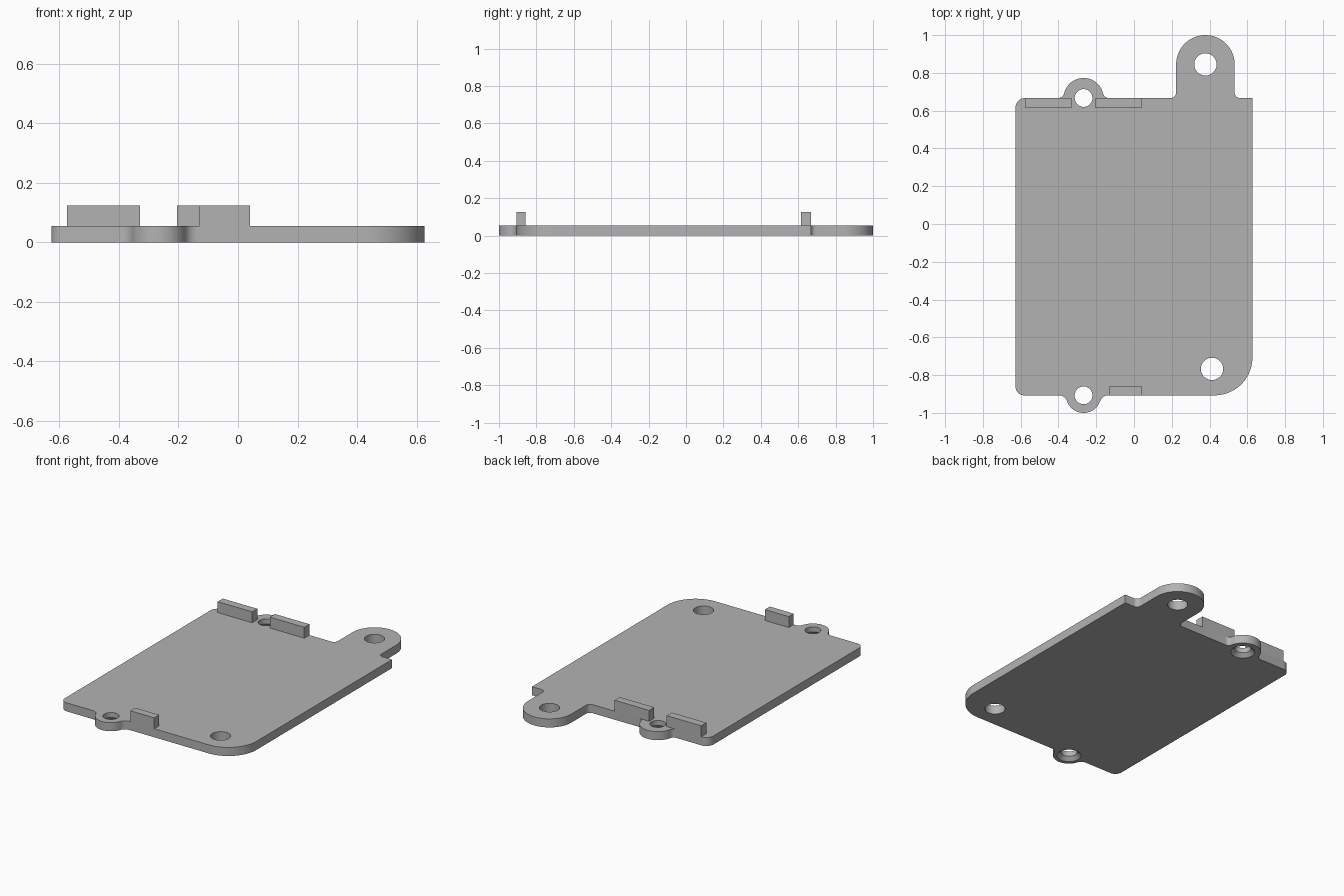
import bpy, math

cube = bpy.data.objects.get("Cube")
if cube:
    bpy.data.objects.remove(cube)

grey = bpy.data.materials.new("plain grey")
grey.use_nodes = True
colour = (0.45, 0.45, 0.45, 1)
grey.diffuse_color = colour
grey.node_tree.nodes["Principled BSDF"].inputs["Base Color"].default_value = colour

LEFT, RIGHT, FRONT, BACK = -0.627, 0.627, -0.907, 0.667
THICK, TAB_TOP = 0.055, 0.125
LUG_X = -0.267


def arc(cx, cy, r, start, end, steps=12):
    """Points along an arc, angles in degrees."""
    angles = [math.radians(start + (end - start) * i / steps) for i in range(steps + 1)]
    return [(cx + r * math.cos(a), cy + r * math.sin(a)) for a in angles]


def lug(cx, cy, r, fillet, side):
    """Half-round bump on a straight edge, blended in with fillets."""
    dx = math.sqrt((r + fillet) ** 2 - fillet ** 2)
    lean = math.degrees(math.atan2(fillet, dx))
    pts = arc(dx, fillet, fillet, 270, 180 + lean, 8)
    pts += arc(0, 0, r, lean, 180 - lean, 32)
    pts += arc(-dx, fillet, fillet, -lean, -90, 8)
    return [(cx + side * x, cy + side * y) for x, y in pts]


def finish(ob):
    ob.data.materials.clear()
    ob.data.materials.append(grey)
    return ob


def prism(name, pts, z0, z1):
    n = len(pts)
    verts = [(x, y, z) for z in (z0, z1) for x, y in pts]
    faces = [tuple(reversed(range(n))), tuple(range(n, 2 * n))]
    faces += [(i, (i + 1) % n, n + (i + 1) % n, n + i) for i in range(n)]
    mesh = bpy.data.meshes.new(name)
    mesh.from_pydata(verts, [], faces)
    ob = bpy.data.objects.new(name, mesh)
    bpy.context.collection.objects.link(ob)
    return finish(ob)


def cut(target, x, y, r1, r2, z0, z1):
    """Bore a straight or tapered round hole."""
    bpy.ops.mesh.primitive_cone_add(vertices=48, radius1=r1, radius2=r2, depth=z1 - z0,
                                    location=(x, y, (z0 + z1) / 2))
    cutter = finish(bpy.context.object)
    cutter.hide_render = True
    mod = target.modifiers.new("hole", 'BOOLEAN')
    mod.operation, mod.solver, mod.object = 'DIFFERENCE', 'EXACT', cutter
    bpy.context.view_layer.objects.active = target
    bpy.ops.object.modifier_apply(modifier=mod.name)
    bpy.data.objects.remove(cutter)


# Plate outline, counter-clockwise from the front left corner
EAR_X, EAR_Y, EAR_R, F = 0.378, 0.845, 0.155, 0.028
outline = arc(LEFT + 0.045, FRONT + 0.045, 0.045, 180, 270)
outline += lug(LUG_X, FRONT, 0.093, 0.045, -1)
outline += arc(RIGHT - 0.2, FRONT + 0.2, 0.2, 270, 360, 24)
outline += [(RIGHT, BACK)]
outline += arc(EAR_X + EAR_R + F, BACK + F, F, 270, 180, 8)
outline += arc(EAR_X, EAR_Y, EAR_R, 0, 180, 40)
outline += arc(EAR_X - EAR_R - F, BACK + F, F, 0, -90, 8)
outline += lug(LUG_X, BACK, 0.106, 0.03, 1)
outline += arc(LEFT + 0.05, BACK - 0.05, 0.05, 90, 180)
plate = prism("base_plate", outline, 0, THICK)

# Plain mounting holes
for x, y in ((EAR_X, EAR_Y), (0.413, -0.767)):
    cut(plate, x, y, 0.059, 0.059, -0.1, 0.2)

# Lug holes, countersunk from underneath
for y in (BACK, FRONT):
    cut(plate, LUG_X, y, 0.047, 0.047, -0.1, 0.2)
    cut(plate, LUG_X, y, 0.08, 0.04, -0.01, 0.03)

bpy.ops.object.select_all(action='DESELECT')
plate.select_set(True)
bpy.context.view_layer.objects.active = plate
bpy.ops.object.shade_smooth_by_angle(angle=math.radians(30))

# Upright tabs along the back and front edges
for name, x0, x1, y0, y1 in (("back_right_tab", -0.575, -0.33, BACK - 0.052, BACK),
                             ("back_left_tab", -0.205, 0.04, BACK - 0.052, BACK),
                             ("front_tab", -0.13, 0.04, FRONT, FRONT + 0.05)):
    prism(name, [(x0, y0), (x1, y0), (x1, y1), (x0, y1)], THICK, TAB_TOP)
